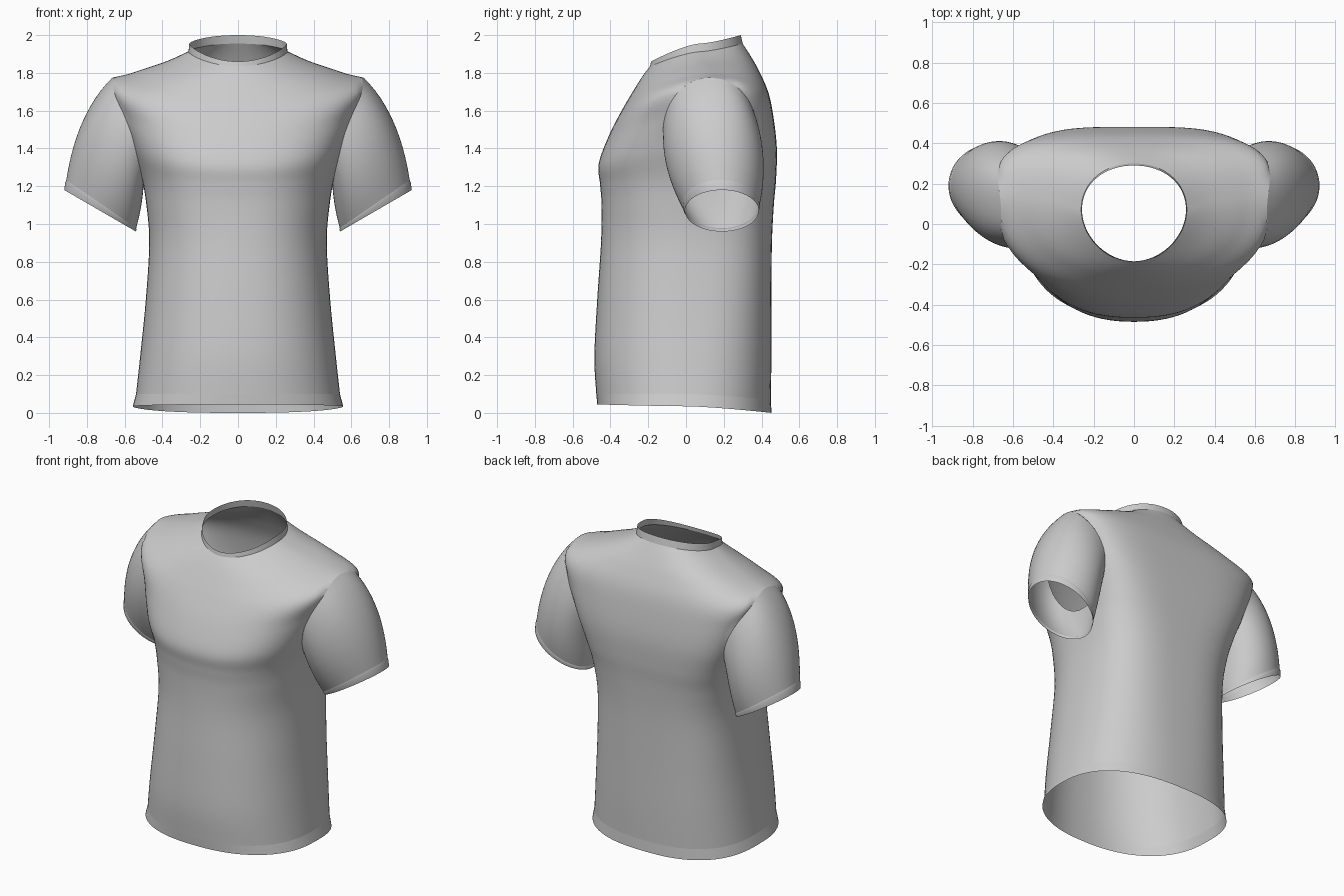
import bpy, bmesh
from math import sin, cos, pi, atan2, hypot, exp
from mathutils import Vector

if "Cube" in bpy.data.objects:
    bpy.data.objects.remove(bpy.data.objects["Cube"])

COLS = 96
# Armhole ellipse in the side (y, z) plane: centre and radii
AY, AZ, RY, RZ = 0.128, 1.485, 0.25, 0.29


def spline(keys, steps):
    """Catmull-Rom through parameter tuples."""
    out = []
    for i in range(len(keys) - 1):
        p = [keys[max(0, min(len(keys) - 1, i + k))] for k in (-1, 0, 1, 2)]
        for s in range(steps):
            t = s / steps
            out.append([0.5 * (2 * b + (c - a) * t + (2 * a - 5 * b + 4 * c - d) * t * t
                               + (3 * b - a - 3 * c + d) * t ** 3) for a, b, c, d in zip(*p)])
    return out + [list(keys[-1])]


def ring(k):
    """Loop from front (y, z), side (x, y, z), back (y, z), squareness of front and back."""
    fy, fz, sx, sy, sz, by, bz, nf, nb = k
    pts = []
    for i in range(COLS):
        a = 2 * pi * i / COLS
        c, s = cos(a), sin(a)
        n = nb if s > 0 else nf
        x = sx * abs(c) ** (2 / n) * (1 if c >= 0 else -1)
        w = abs(s) ** (2 / n)
        ey, ez = (by, bz) if s > 0 else (fy, fz)
        pts.append(Vector((x, sy + (ey - sy) * w, sz + (ez - sz) * w ** 1.4)))
    return pts


def loft(name, rings):
    n = len(rings[0])
    faces = [(r * n + i, r * n + (i + 1) % n, (r + 1) * n + (i + 1) % n, (r + 1) * n + i)
             for r in range(len(rings) - 1) for i in range(n)]
    mesh = bpy.data.meshes.new(name)
    mesh.from_pydata([p for r in rings for p in r], [], faces)
    obj = bpy.data.objects.new(name, mesh)
    bpy.context.collection.objects.link(obj)
    mesh.shade_smooth()
    return obj


# Torso from hem band to neckline
hem = (-.475, .10, .54, .01, .10, .449, .07, 2.3, 2.5)
neck = (-.19, 1.835, .262, .07, 1.912, .30, 1.955, 1.9, 2.1)
body_keys = [
    hem,
    (-.485, .30, .518, .02, .30, .452, .28, 2.3, 2.6),
    (-.47, .60, .488, .03, .60, .452, .60, 2.3, 2.8),
    (-.45, .90, .47, .05, .90, .455, .90, 2.3, 3.0),
    (-.447, 1.10, .485, .07, 1.10, .465, 1.10, 2.4, 3.3),
    (-.455, 1.21, .512, .10, 1.25, .477, 1.24, 2.45, 3.7),
    (-.462, 1.32, .57, .13, 1.42, .481, 1.40, 2.45, 3.9),
    (-.405, 1.475, .635, .14, 1.60, .464, 1.56, 2.4, 3.8),
    (-.335, 1.61, .69, .14, 1.75, .438, 1.69, 2.35, 3.3),
    (-.27, 1.72, .56, .13, 1.80, .392, 1.80, 2.2, 2.7),
    (-.225, 1.79, .38, .10, 1.86, .345, 1.885, 2.1, 2.3),
    neck,
]
body = loft("shirt_body", [ring(k) for k in spline(body_keys, 6)])

# Open the armholes
bm = bmesh.new()
bm.from_mesh(body.data)
holes = []
for f in bm.faces:
    c = f.calc_center_median()
    if abs(c.x) > .35 and hypot((c.y - AY) / RY, (c.z - AZ) / RZ) < 1:
        holes.append(f)
bmesh.ops.delete(bm, geom=holes, context='FACES')
rim = [(atan2((v.co.z - AZ) / RZ, (v.co.y - AY) / RY), v) for v in bm.verts
       if v.is_boundary and abs(v.co.x) > .35 and 1.1 < v.co.z < 1.9]
samples = [(a, abs(v.co.x)) for a, v in rim]


def rim_point(a):
    """Smooth seam: ellipse in side view, averaged torso width in x."""
    ws = [(exp((cos(a - b) - 1) / .03), x) for b, x in samples]
    x = sum(w * x for w, x in ws) / sum(w for w, x in ws)
    return Vector((x, AY + RY * cos(a), AZ + RZ * sin(a)))


# Snap the rims onto the smooth seam
for a, v in rim:
    p = rim_point(a)
    v.co = (p.x if v.co.x > 0 else -p.x, p.y, p.z)
bm.to_mesh(body.data)
bm.free()
body.data.shade_smooth()
seam = [(a, rim_point(a)) for a in (2 * pi * i / 64 for i in range(64))]


# Sleeve sweeps from the armhole seam down to the slanted cuff
def sleeve_point(a, p0, t, grow=1.0):
    s, c = sin(a), cos(a)
    p1 = Vector((.69 + .18 * s, .158 + .285 * c, 1.325 + .25 * s))
    p2 = Vector((.73 + .19 * s * grow, .19 + .195 * c * grow, 1.07 + .11 * s * grow))
    return p0 * (1 - t) ** 2 + p1 * 2 * t * (1 - t) + p2 * t * t


def mirrored(obj):
    obj.modifiers.new("mirror", 'MIRROR').use_mirror_merge = False


STEPS, CUFF = 12, .93
mirrored(loft("sleeve", [[sleeve_point(a, p, CUFF * k / STEPS, .98) for a, p in seam]
                         for k in range(STEPS + 1)]))
mirrored(loft("sleeve_cuff", [[sleeve_point(a, p, t, g) for a, p in seam]
                              for t, g in ((CUFF, .98), (.95, 1.0), (1, 1.0))]))

# Hem band and collar band
loft("hem_band", [ring(k) for k in ((-.47, .045, .557, .0, .035, .453, .0, 2.3, 2.5), hem)])
loft("collar", [ring(k) for k in (neck, (-.185, 1.86, .258, .07, 1.955, .29, 2.0, 1.9, 2.1))])
